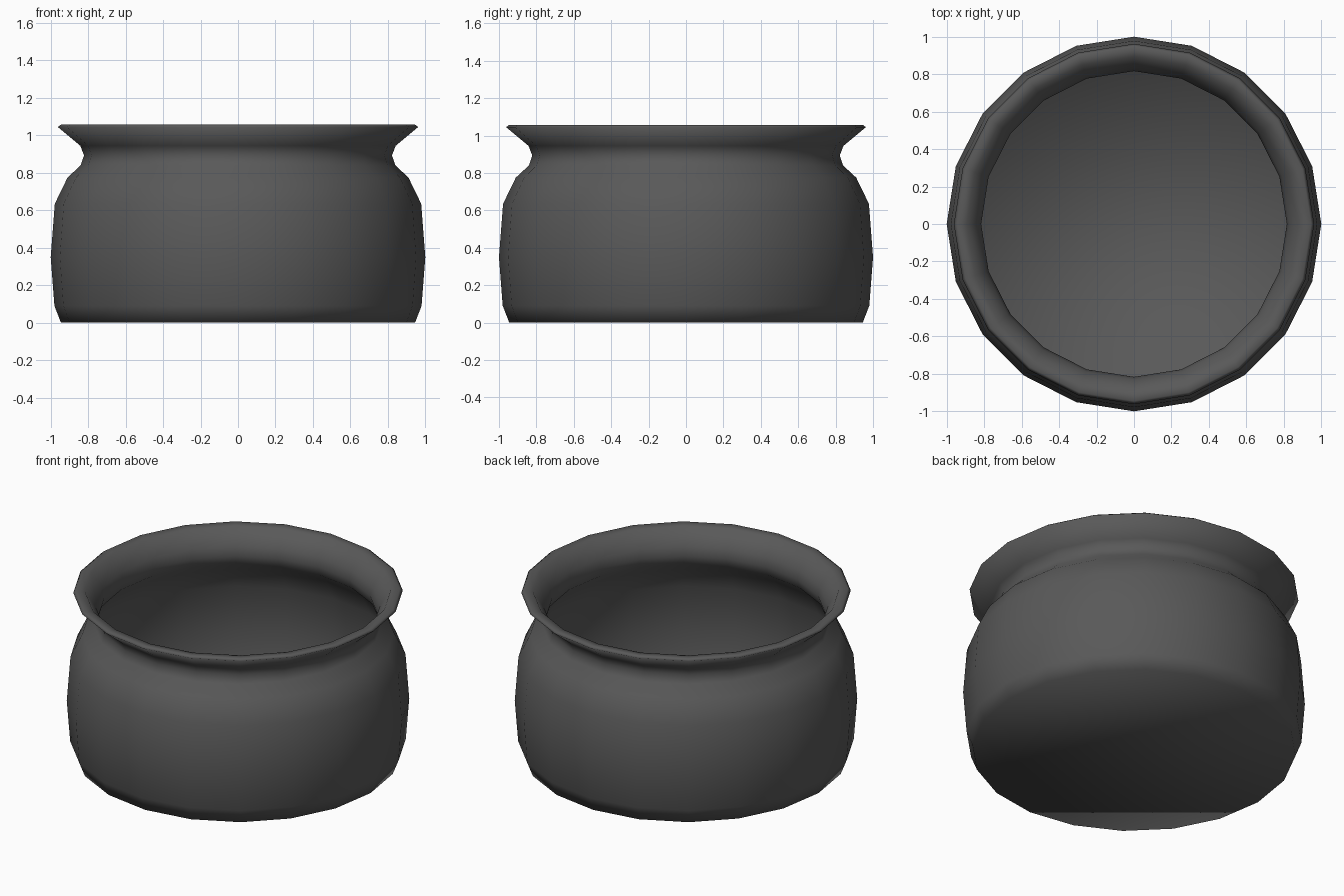
import bpy, bmesh, math

if "Cube" in bpy.data.objects:
    bpy.data.objects.remove(bpy.data.objects["Cube"])

SIDES = 20

# Outer wall from base to lip, then back down the thin inner wall to the floor
profile = [
    (0.945, 0.0), (0.98, 0.09), (1.0, 0.35), (0.978, 0.635), (0.91, 0.775),
    (0.84, 0.84), (0.822, 0.893), (0.842, 0.945), (0.962, 1.045),
    (0.945, 1.057), (0.893, 1.05), (0.83, 0.95), (0.816, 0.893),
    (0.832, 0.835), (0.9, 0.768), (0.968, 0.63), (0.99, 0.35),
    (0.97, 0.093), (0.938, 0.012),
]


def lathe(name, points, sides):
    """Revolve a profile around z and cap both ends."""
    bm = bmesh.new()
    rings = []
    for r, z in points:
        rings.append([bm.verts.new((r * math.cos(i * math.tau / sides),
                                    r * math.sin(i * math.tau / sides), z))
                      for i in range(sides)])
    for a, b in zip(rings, rings[1:]):
        for i in range(sides):
            j = (i + 1) % sides
            bm.faces.new((a[i], a[j], b[j], b[i]))
    bm.faces.new(rings[0][::-1])   # underside
    bm.faces.new(rings[-1])        # inner floor
    for f in bm.faces:
        f.smooth = True
    mesh = bpy.data.meshes.new(name)
    bm.to_mesh(mesh)
    bm.free()
    obj = bpy.data.objects.new(name, mesh)
    bpy.context.collection.objects.link(obj)
    return obj


# Pot body with flared rim
pot = lathe("pot", profile, SIDES)
mat = bpy.data.materials.new("dark_iron")
mat.diffuse_color = (0.1, 0.1, 0.1, 1)
mat.use_nodes = True
mat.node_tree.nodes["Principled BSDF"].inputs["Base Color"].default_value = mat.diffuse_color
pot.data.materials.append(mat)
